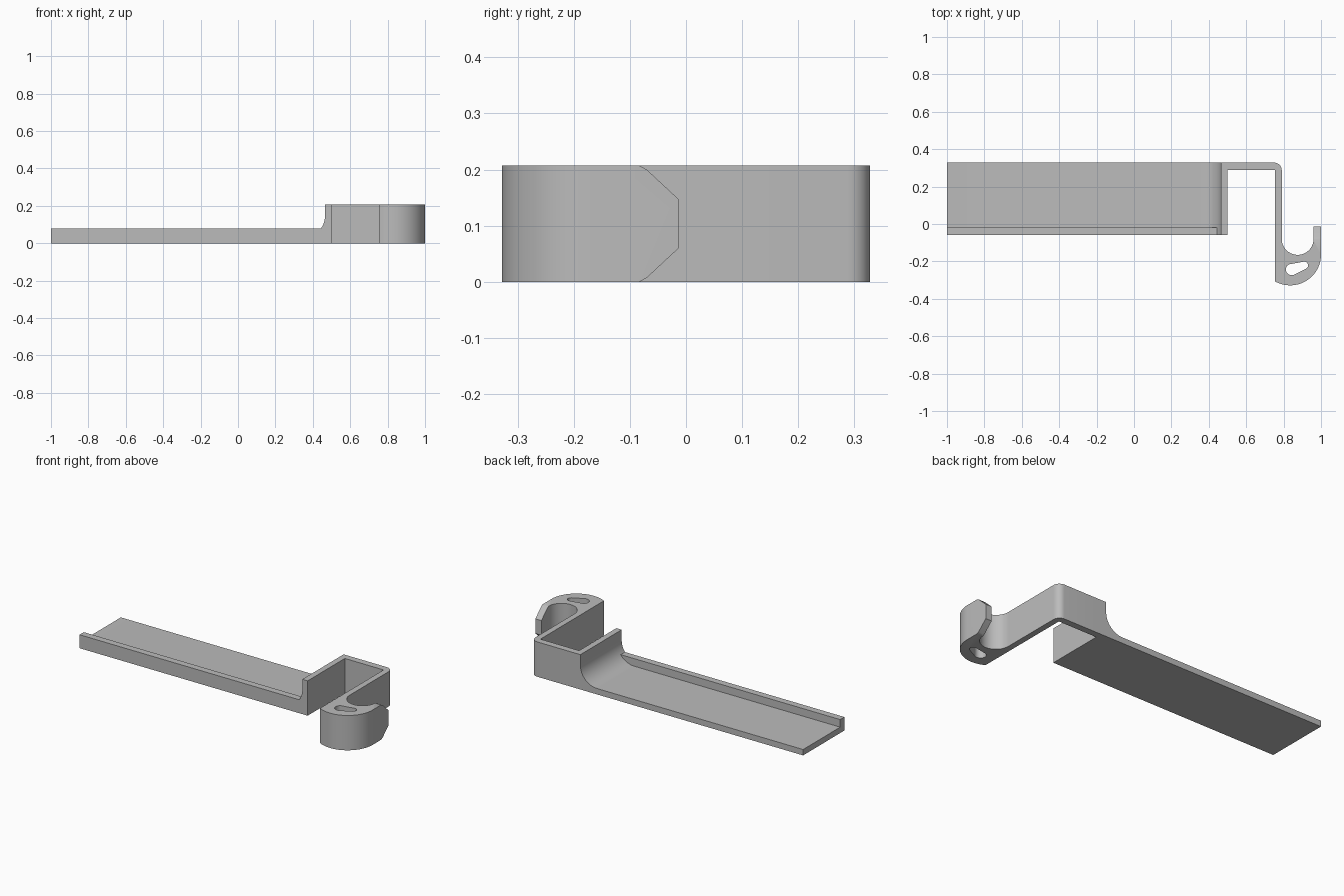
import bpy
import bmesh
from math import cos, sin, radians

if "Cube" in bpy.data.objects:
    bpy.data.objects.remove(bpy.data.objects["Cube"], do_unlink=True)

H = 0.207       # full height
BACK = 0.328    # rear edge
FRONT = -0.06   # front edge of the tray
FLOOR = 0.035   # tray floor thickness

grey = bpy.data.materials.new("plain grey")
grey.use_nodes = True
grey.diffuse_color = (0.5, 0.5, 0.5, 1)
grey.node_tree.nodes["Principled BSDF"].inputs["Base Color"].default_value = (0.5, 0.5, 0.5, 1)


def arc(cx, cy, r, start, end, n=16):
    steps = [radians(start + (end - start) * i / n) for i in range(n + 1)]
    return [(cx + r * cos(a), cy + r * sin(a)) for a in steps]


def prism(name, outline, axis, low, high):
    """Extrude a closed outline along the x, y or z axis."""
    place = {"x": lambda p, d: (d, p[0], p[1]),
             "y": lambda p, d: (p[0], d, p[1]),
             "z": lambda p, d: (p[0], p[1], d)}[axis]
    bm = bmesh.new()
    a = [bm.verts.new(place(p, low)) for p in outline]
    b = [bm.verts.new(place(p, high)) for p in outline]
    bm.faces.new(a)
    bm.faces.new(b[::-1])
    for i in range(len(a)):
        j = (i + 1) % len(a)
        bm.faces.new((a[i], b[i], b[j], a[j]))
    bmesh.ops.recalc_face_normals(bm, faces=bm.faces)
    mesh = bpy.data.meshes.new(name)
    bm.to_mesh(mesh)
    bm.free()
    mesh.materials.append(grey)
    ob = bpy.data.objects.new(name, mesh)
    bpy.context.collection.objects.link(ob)
    return ob


def combine(target, other, operation):
    """Apply a boolean and discard the helper."""
    other.hide_render = True
    mod = target.modifiers.new("combine", "BOOLEAN")
    mod.operation, mod.solver, mod.object = operation, "EXACT", other
    bpy.context.view_layer.objects.active = target
    bpy.ops.object.modifier_apply(modifier=mod.name)
    bpy.data.objects.remove(other, do_unlink=True)


def smooth(ob):
    bpy.ops.object.select_all(action="DESELECT")
    ob.select_set(True)
    bpy.context.view_layer.objects.active = ob
    bpy.ops.object.shade_smooth_by_angle(angle=radians(30))


# Tray: floor sweeping up into the end wall, with a lip along the front
r = 0.11
profile = [(-1, 0), (0.5, 0), (0.5, H), (0.465, H)]
profile += arc(0.465 - r, FLOOR + r, r, 0, -90) + [(-1, FLOOR)]
tray = prism("tray", profile, "y", FRONT, BACK)
lip = prism("front_lip", [(-1, 0), (0.46, 0), (0.46, 0.08), (-1, 0.08)], "y", FRONT, -0.02)
combine(tray, lip, "UNION")
smooth(tray)

# Hook arm: rear bar, long arm and rounded J hook in one outline
outline = [(0.5, BACK)] + arc(0.75, BACK - 0.04, 0.04, 90, 0, 8)
outline += arc(0.875, -0.08, 0.085, 180, 360, 28)
outline += [(0.96, -0.013), (1, -0.013)]
outline += arc(0.835, -0.163, 0.165, 0, -119, 28)
outline += [(0.755, 0.289), (0.5, 0.289)]
outline = [(x if x != 0.79 else 0.79, y) for x, y in outline]
hook = prism("hook_arm", outline, "z", 0, H)

# Bean-shaped hole through the hook base
bean = arc(0.843, -0.243, 0.031, 120, 300, 10) + arc(0.911, -0.221, 0.02, -60, 100, 10)
combine(hook, prism("hole_cutter", bean, "z", -0.1, H + 0.1), "DIFFERENCE")

# Chamfers above and below the hook tip
corner = [(0.03, 0.107), (-0.07, 0.2), (-0.083, H), (-0.083, 0.3), (0.03, 0.3)]
for side in (corner, [(y, H - z) for y, z in corner]):
    combine(hook, prism("tip_cutter", side, "x", 0.94, 1.05), "DIFFERENCE")
smooth(hook)
